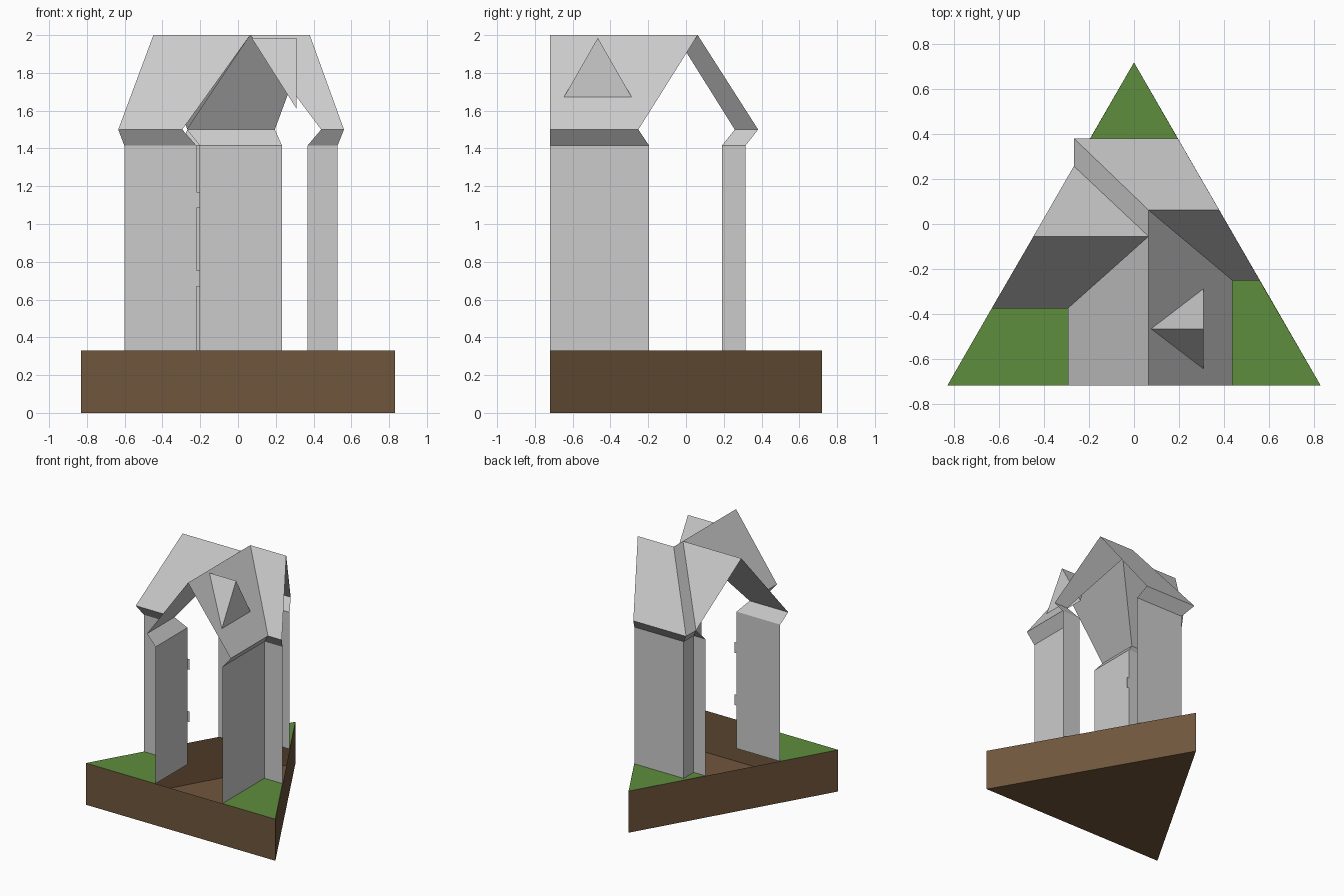
import bpy, bmesh
from mathutils import Vector

if "Cube" in bpy.data.objects:
    bpy.data.objects.remove(bpy.data.objects["Cube"])

GROUND, WALL_TOP, EAVE, RIDGE = 0.33, 1.415, 1.5, 2.0


def material(name, color):
    m = bpy.data.materials.new(name)
    m.diffuse_color = color
    m.use_nodes = True
    m.node_tree.nodes["Principled BSDF"].inputs["Base Color"].default_value = m.diffuse_color
    return m


def build(name, polys, mat=None, face_up=False):
    """Make one mesh object from loose polygons, welding shared corners."""
    bm = bmesh.new()
    for poly in polys:
        f = bm.faces.new([bm.verts.new(p) for p in poly])
        f.normal_update()
        if face_up and f.normal.z < 0:
            f.normal_flip()
    bmesh.ops.remove_doubles(bm, verts=bm.verts, dist=0.0005)
    me = bpy.data.meshes.new(name)
    bm.to_mesh(me)
    bm.free()
    ob = bpy.data.objects.new(name, me)
    bpy.context.collection.objects.link(ob)
    if mat:
        me.materials.append(mat)
    return ob


def at(points, z):
    return [Vector((x, y, z)) for x, y in points]


def strip(low, high):
    """Quads between two polylines of equal length."""
    return [(low[i], low[i + 1], high[i + 1], high[i]) for i in range(len(low) - 1)]


earth = material("earth", (0.16, 0.093, 0.045, 1))
grass = material("grass", (0.11, 0.27, 0.047, 1))

# Base: open-topped triangular tray
tri = [(-0.832, -0.72), (0.832, -0.72), (0, 0.72)]
ring = tri + tri[:1]
build("earth_base", strip(at(ring, 0), at(ring, GROUND)) + [at(tri[::-1], 0)], earth)

# Wall and eave outlines at each corner of the tile (outside on the right)
corners = {
    "left": (tri[0],
             [(-0.602, -0.32), (-0.22, -0.32), (-0.22, -0.72)],
             [(-0.634, -0.376), (-0.295, -0.376), (-0.295, -0.72)]),
    "right": (tri[1],
              [(0.368, -0.72), (0.368, -0.195), (0.527, -0.195)],
              [(0.44, -0.72), (0.44, -0.252), (0.561, -0.252)]),
    "back": (tri[2],
             [(0.233, 0.315), (-0.2, 0.315), (-0.2, 0.19), (-0.305, 0.19)],
             [(0.195, 0.382), (-0.268, 0.382), (-0.268, 0.258)]),
}
for name, (tip, wall, eave) in corners.items():
    build(name + "_grass", [at(wall + [tip], GROUND)], grass, face_up=True)
    # Walls split into storeys
    levels = [GROUND, 0.755, 1.17, WALL_TOP]
    build(name + "_wall", [q for a, b in zip(levels, levels[1:])
                           for q in strip(at(wall, a), at(wall, b))])
    # Sloping soffit between wall top and eave
    low, high = at(wall, WALL_TOP), at(eave, EAVE)
    faces = strip(low[:len(high)], high)
    if len(low) > len(high):
        faces.append((low[-2], low[-1], high[-1]))
    build(name + "_soffit", faces)

# Small tabs at the top of each storey on the left wall corner
tab = [(-0.22, -0.32), (-0.2, -0.32)]
build("corner_tabs", [q for z in (0.67, 1.085)
                      for q in strip(at(tab, z), at(tab, z + 0.085))])

# Roof: three ridges meeting off-centre
front, left_hub, right_hub, left_end, right_end = at(
    [(0.065, -0.72), (0.065, -0.055), (0.065, 0.062), (-0.448, -0.055), (0.38, 0.062)], RIDGE)
el, er, eb = (at(corners[n][2], EAVE) for n in ("left", "right", "back"))
build("roof", [
    (left_end, left_hub, el[1], el[0]),
    (left_end, left_hub, eb[2]),
    (left_hub, right_hub, eb[1], eb[2]),
    (right_hub, right_end, eb[0], eb[1]),
    (right_hub, right_end, er[2], er[1]),
    (front, right_hub, er[1], er[0]),
    (front, left_hub, el[1], el[2]),
], face_up=True)

# Dormer: pointed gable on the right-hand slope
inner, outer = at([(0.072, -0.467), (0.31, -0.467)], 1.985)
foot_a, foot_b = at([(0.31, -0.682), (0.31, -0.252)], 1.61)
build("dormer", [(inner, foot_a, outer), (inner, outer, foot_b), (outer, foot_a, foot_b)])
